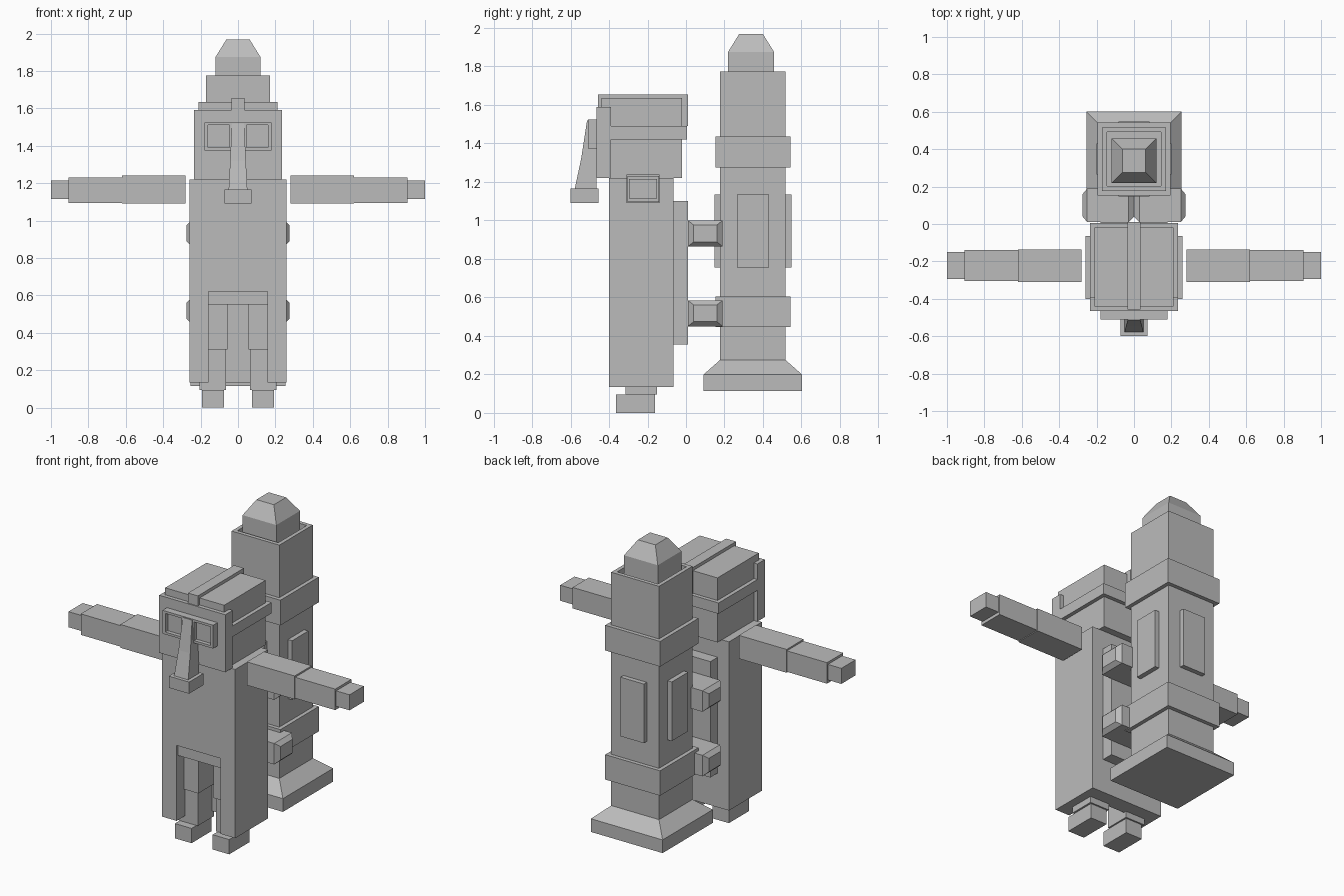
import bpy
import bmesh

if "Cube" in bpy.data.objects:
    bpy.data.objects.remove(bpy.data.objects["Cube"])

stone = bpy.data.materials.new("plain grey")
stone.diffuse_color = (0.5, 0.5, 0.5, 1)
stone.use_nodes = True
stone.node_tree.nodes["Principled BSDF"].inputs["Base Color"].default_value = stone.diffuse_color


def add_mesh(name, bm):
    bmesh.ops.recalc_face_normals(bm, faces=bm.faces)
    mesh = bpy.data.meshes.new(name)
    bm.to_mesh(mesh)
    bm.free()
    mesh.materials.append(stone)
    obj = bpy.data.objects.new(name, mesh)
    bpy.context.collection.objects.link(obj)
    return obj


def loft(name, sections):
    """Join rectangles (x0, x1, y0, y1, z) stacked from bottom to top."""
    bm = bmesh.new()
    rings = [[bm.verts.new(p) for p in ((x0, y0, z), (x1, y0, z), (x1, y1, z), (x0, y1, z))]
             for x0, x1, y0, y1, z in sections]
    bm.faces.new(rings[0])
    bm.faces.new(rings[-1])
    for a, b in zip(rings, rings[1:]):
        for i in range(4):
            j = (i + 1) % 4
            bm.faces.new((a[i], a[j], b[j], b[i]))
    return add_mesh(name, bm)


def box(name, x, y, z):
    return loft(name, [(*x, *y, z[0]), (*x, *y, z[1])])


def cut(obj, x, y, z):
    """Carve a box out of an object."""
    cutter = box("cutter", x, y, z)
    cutter.hide_render = True
    mod = obj.modifiers.new("cut", 'BOOLEAN')
    mod.operation = 'DIFFERENCE'
    mod.solver = 'EXACT'
    mod.object = cutter
    graph = bpy.context.evaluated_depsgraph_get()
    mesh = bpy.data.meshes.new_from_object(obj.evaluated_get(graph))
    obj.modifiers.clear()
    obj.data = mesh
    bpy.data.objects.remove(cutter)


def span(side, a, b):
    return tuple(sorted((side * a, side * b)))


def wide(half):
    return (-half, half)


# Robe with the front opening, lintel and back plate
robe = box("robe", wide(0.26), (-0.40, -0.065), (0.135, 1.22))
cut(robe, wide(0.157), (-0.5, -0.17), (0.0, 0.62))
box("robe_lintel", wide(0.157), (-0.385, -0.17), (0.55, 0.62))
box("back_plate", wide(0.18), (-0.065, 0.01), (0.355, 1.10))

# Head, face plate and helmet
box("head", wide(0.21), (-0.39, -0.02), (1.22, 1.42))
box("face_plate", wide(0.235), (-0.465, -0.39), (1.22, 1.59))
box("helmet_band", wide(0.235), (-0.39, 0.005), (1.42, 1.49))
box("helmet", wide(0.21), (-0.44, -0.02), (1.49, 1.635))
box("helmet_crest", wide(0.035), (-0.458, 0.01), (1.49, 1.655))

# Goggles with two sunken lenses, long nose and its block end
goggles = box("goggles", wide(0.18), (-0.51, -0.465), (1.375, 1.525))
for s in (-1, 1):
    cut(goggles, span(s, 0.045, 0.16), (-0.6, -0.485), (1.39, 1.51))
loft("nose", [(-0.05, 0.05, -0.578, -0.465, 1.165),
              (-0.042, 0.042, -0.545, -0.465, 1.32),
              (-0.033, 0.033, -0.514, -0.465, 1.52)])
box("nose_block", wide(0.072), (-0.60, -0.455), (1.09, 1.165))

for s, side in ((-1, "left"), (1, "right")):
    # Arms held straight out
    box(side + "_upper_arm", span(s, 0.28, 0.62), (-0.31, -0.137), (1.09, 1.24))
    box(side + "_forearm", span(s, 0.62, 0.905), (-0.305, -0.14), (1.095, 1.23))
    box(side + "_hand", span(s, 0.905, 1.0), (-0.295, -0.15), (1.115, 1.215))
    # Legs
    box(side + "_thigh", span(s, 0.055, 0.157), (-0.325, -0.17), (0.31, 0.55))
    box(side + "_shin", span(s, 0.065, 0.205), (-0.315, -0.15), (0.095, 0.31))
    box(side + "_foot", span(s, 0.075, 0.193), (-0.365, -0.16), (0.0, 0.095))
    # Connectors with tapered ends, joining the back plate to the pillar
    for level, z in (("lower", 0.45), ("upper", 0.865)):
        bm = bmesh.new()
        rings = []
        for x, t in ((0.0, 0.03), (0.03, 0), (0.25, 0), (0.275, 0.03)):
            y0, y1, z0, z1 = 0.01 + t, 0.19 - t, z + t * 0.8, z + 0.135 - t * 0.8
            rings.append([bm.verts.new((s * x, *p))
                          for p in ((y0, z0), (y1, z0), (y1, z1), (y0, z1))])
        bm.faces.new(rings[0])
        bm.faces.new(rings[-1])
        for a, b in zip(rings, rings[1:]):
            for i in range(4):
                bm.faces.new((a[i], a[(i + 1) % 4], b[(i + 1) % 4], b[i]))
        add_mesh(f"{side}_{level}_connector", bm)

# Pillar, all parts square around the same axis
CY = 0.347


def square(half, z, cy=CY):
    return (-half, half, cy - half, cy + half, z)


loft("pillar_base", [square(0.255, 0.115), square(0.255, 0.2), square(0.17, 0.275)])
shaft = loft("pillar_shaft", [square(0.17, 0.27), square(0.17, 1.775)])
cut(shaft, wide(0.145), (CY - 0.145, CY + 0.145), (1.73, 1.9))
for name, z0, z1 in (("lower", 0.445, 0.605), ("upper", 1.275, 1.437)):
    loft(name + "_band", [square(0.195, z0), square(0.195, z1)])
loft("pillar_cap", [square(0.12, 1.73, 0.338), square(0.12, 1.875, 0.338),
                    square(0.062, 1.968, 0.338)])

# Raised panels on the four pillar sides
for s, a, b in ((-1, "left", "front"), (1, "right", "back")):
    box(a + "_panel", span(s, 0.17, 0.2), (CY - 0.083, CY + 0.083), (0.755, 1.135))
    y = sorted((CY + s * 0.17, CY + s * 0.2))
    box(b + "_panel", wide(0.083), tuple(y), (0.755, 1.135))
